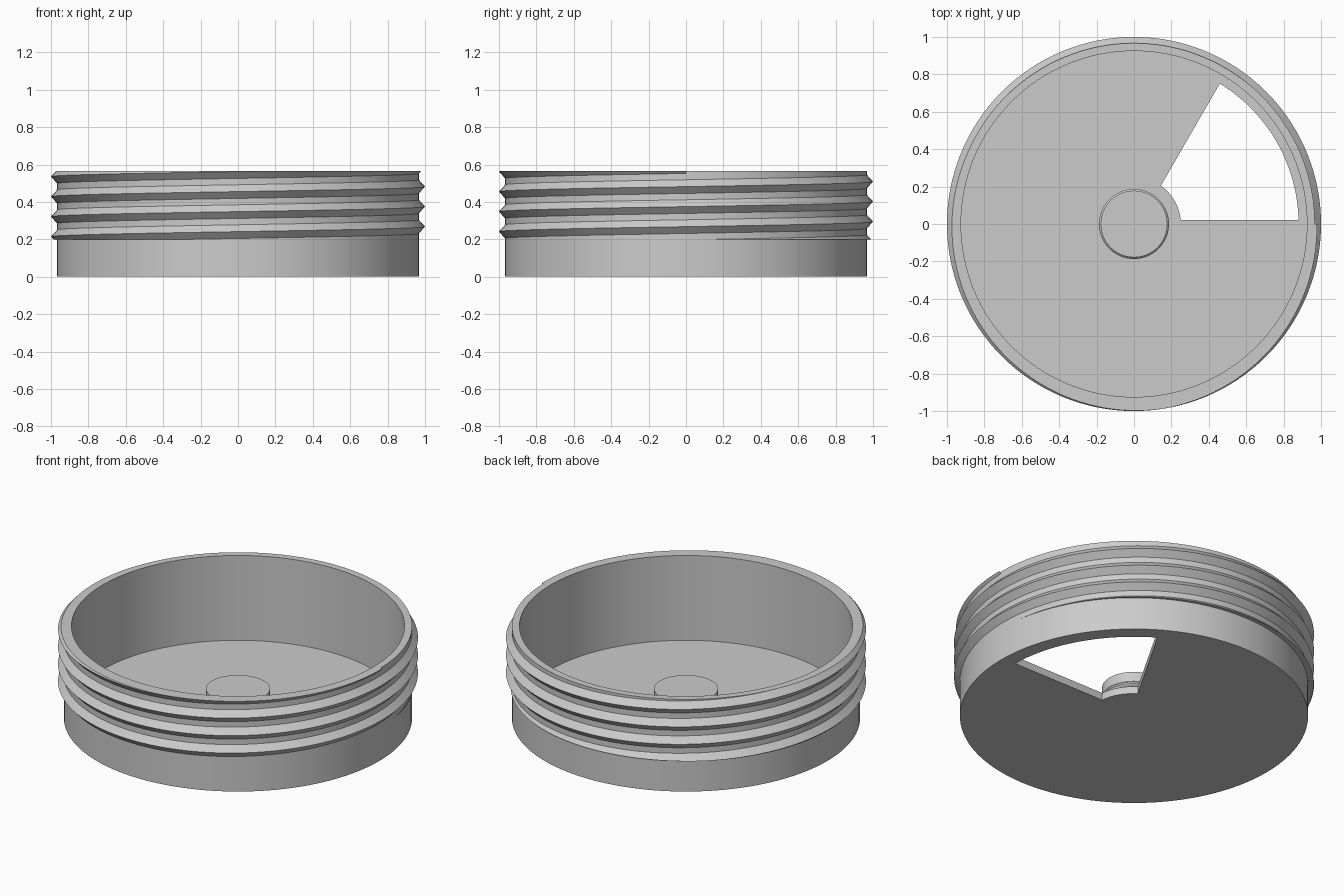
import bpy, bmesh
from math import cos, sin, pi, radians, sqrt, atan2

cube = bpy.data.objects.get("Cube")
if cube:
    bpy.data.objects.remove(cube, do_unlink=True)

grey = bpy.data.materials.new("plain grey")
grey.use_nodes = True
grey.diffuse_color = (0.6, 0.6, 0.6, 1)
grey.node_tree.nodes["Principled BSDF"].inputs["Base Color"].default_value = (0.6, 0.6, 0.6, 1)

SEGMENTS = 128
WALL, INNER, THREAD = 0.967, 0.925, 1.0
BASE, TOP, FLOOR = 0.2, 0.565, 0.045
PITCH = 0.107


def add_object(name, bm):
    bmesh.ops.recalc_face_normals(bm, faces=bm.faces)
    mesh = bpy.data.meshes.new(name)
    bm.to_mesh(mesh)
    bm.free()
    mesh.materials.append(grey)
    obj = bpy.data.objects.new(name, mesh)
    bpy.context.collection.objects.link(obj)
    return obj


def smooth(obj):
    bpy.ops.object.select_all(action='DESELECT')
    obj.select_set(True)
    bpy.context.view_layer.objects.active = obj
    bpy.ops.object.shade_smooth_by_angle(angle=radians(25))


def lathe(name, profile):
    """Turn an (r, z) profile around the z axis."""
    bm = bmesh.new()
    verts = [bm.verts.new((r, 0, z)) for r, z in profile]
    edges = [bm.edges.new(pair) for pair in zip(verts, verts[1:])]
    bmesh.ops.spin(bm, geom=verts + edges, cent=(0, 0, 0), axis=(0, 0, 1),
                   angle=2 * pi, steps=SEGMENTS)
    bmesh.ops.remove_doubles(bm, verts=bm.verts, dist=0.0005)
    return add_object(name, bm)


# Open cup with a thin floor
cup = lathe("cup", [(0, 0), (WALL, 0), (WALL, TOP), (INNER, TOP), (INNER, FLOOR), (0, FLOOR)])

# Sector window through the floor, its straight sides set in from the radii
inset, r_in, r_out, steps = 0.022, 0.25, 0.88, 24


def arc(radius):
    margin = atan2(inset, sqrt(radius ** 2 - inset ** 2))
    span = radians(60) - 2 * margin
    angles = [margin + span * i / steps for i in range(steps + 1)]
    return [(radius * cos(a), radius * sin(a)) for a in angles]


bm = bmesh.new()
outline = [bm.verts.new((x, y, -0.1)) for x, y in arc(r_out) + arc(r_in)[::-1]]
face = bm.faces.new(outline)
extruded = bmesh.ops.extrude_face_region(bm, geom=[face])["geom"]
bmesh.ops.translate(bm, vec=(0, 0, 0.25),
                    verts=[v for v in extruded if isinstance(v, bmesh.types.BMVert)])
cutter = add_object("window_cutter", bm)
cutter.hide_render = True

cut = cup.modifiers.new("window", 'BOOLEAN')
cut.operation, cut.solver, cut.object = 'DIFFERENCE', 'EXACT', cutter
bpy.context.view_layer.objects.active = cup
cup.select_set(True)
bpy.ops.object.modifier_apply(modifier=cut.name)
bpy.data.objects.remove(cutter, do_unlink=True)
smooth(cup)

# Central pin with a small snap bead
pin = lathe("centre_pin", [(0, FLOOR - 0.01), (0.178, FLOOR - 0.01), (0.178, 0.09), (0.187, 0.1),
                           (0.187, 0.11), (0.178, 0.12), (0.178, 0.18), (0, 0.18)])
smooth(pin)

# Helical screw thread, trimmed flat at the shoulder and the rim
bm = bmesh.new()
half = 0.037
section = [(WALL - 0.004, -half - 0.004), (THREAD, 0), (WALL - 0.004, half + 0.004)]
previous = None
for i in range(5 * SEGMENTS + 1):
    turn = i / SEGMENTS
    a, height = 2 * pi * turn, 0.375 + PITCH * (turn - 2) - PITCH
    ring = [bm.verts.new((r * cos(a), r * sin(a), height + dz)) for r, dz in section]
    if previous:
        for k in range(3):
            n = (k + 1) % 3
            bm.faces.new((previous[k], previous[n], ring[n], ring[k]))
    else:
        bm.faces.new(ring)
    previous = ring
bm.faces.new(previous)
for level, direction in ((BASE, -1), (TOP, 1)):
    bmesh.ops.bisect_plane(bm, geom=bm.verts[:] + bm.edges[:] + bm.faces[:],
                           plane_co=(0, 0, level), plane_no=(0, 0, direction), clear_outer=True)
    bmesh.ops.holes_fill(bm, edges=[e for e in bm.edges if e.is_boundary], sides=0)
thread = add_object("screw_thread", bm)
smooth(thread)
